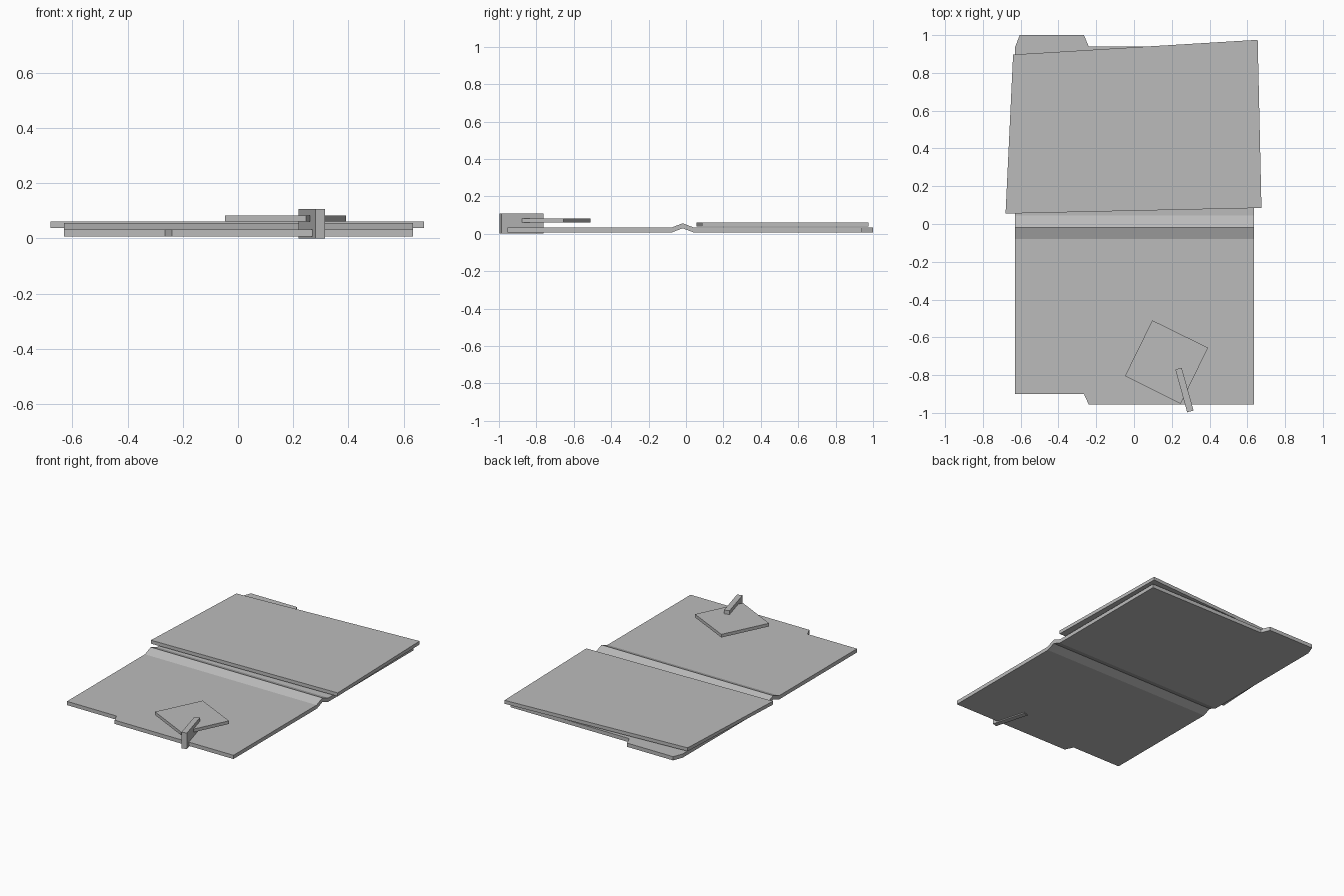
import bpy
import bmesh
from math import radians
from mathutils import Matrix

cube = bpy.data.objects.get("Cube")
if cube:
    bpy.data.objects.remove(cube, do_unlink=True)

grey = bpy.data.materials.new("plain_grey")
grey.use_nodes = True
colour = (0.5, 0.5, 0.5, 1)
grey.diffuse_color = colour
grey.node_tree.nodes["Principled BSDF"].inputs["Base Color"].default_value = colour


def finish(name, bm):
    mesh = bpy.data.meshes.new(name)
    bm.to_mesh(mesh)
    bm.free()
    mesh.materials.append(grey)
    obj = bpy.data.objects.new(name, mesh)
    bpy.context.collection.objects.link(obj)
    return obj


def thicken(obj, thickness):
    mod = obj.modifiers.new("thickness", 'SOLIDIFY')
    mod.thickness = thickness
    mod.offset = -1
    mod.use_even_offset = True


def sheet(name, outline, top, thickness):
    """Flat sheet from a counter-clockwise outline, thickened downwards."""
    bm = bmesh.new()
    bm.faces.new([bm.verts.new((x, y, top)) for x, y in outline])
    thicken(finish(name, bm), thickness)


# Folder: two covers joined by a raised fold, with a tab on the back cover
LEFT, RIGHT, TOP, RIDGE = -0.63, 0.635, 0.032, 0.056
bm = bmesh.new()
folds = [(-0.08, TOP), (-0.018, RIDGE), (0.045, TOP)]
rows = [[bm.verts.new((x, y, z)) for x in (LEFT, RIGHT)] for y, z in folds]
for near, far in zip(rows, rows[1:]):
    bm.faces.new((near[0], near[1], far[1], far[0]))

front_edge = [(LEFT, -0.9), (-0.265, -0.9), (-0.24, -0.955), (RIGHT, -0.955)]
back_edge = [(RIGHT, 0.94), (-0.24, 0.94), (-0.265, 1.0), (-0.605, 1.0), (LEFT, 0.935)]
front = [bm.verts.new((x, y, TOP)) for x, y in front_edge]
back = [bm.verts.new((x, y, TOP)) for x, y in back_edge]
bm.faces.new(front + [rows[0][1], rows[0][0]])
bm.faces.new([rows[2][0], rows[2][1]] + back)
thicken(finish("folder", bm), 0.025)

# Loose paper on the back cover
sheet("paper", [(-0.68, 0.055), (0.675, 0.085), (0.655, 0.975), (-0.64, 0.897)],
      0.061, 0.023)

# Square note on the front cover
sheet("note", [(-0.048, -0.805), (0.247, -0.952), (0.392, -0.655), (0.097, -0.51)],
      0.082, 0.021)

# Clip gripping the note and the cover edge
bm = bmesh.new()
bmesh.ops.create_cube(bm, size=1, matrix=Matrix.Translation((0.267, -0.879, 0.0535))
                      @ Matrix.Rotation(radians(15.5), 4, 'Z')
                      @ Matrix.Diagonal((0.035, 0.235, 0.107, 1)))
finish("clip", bm)
